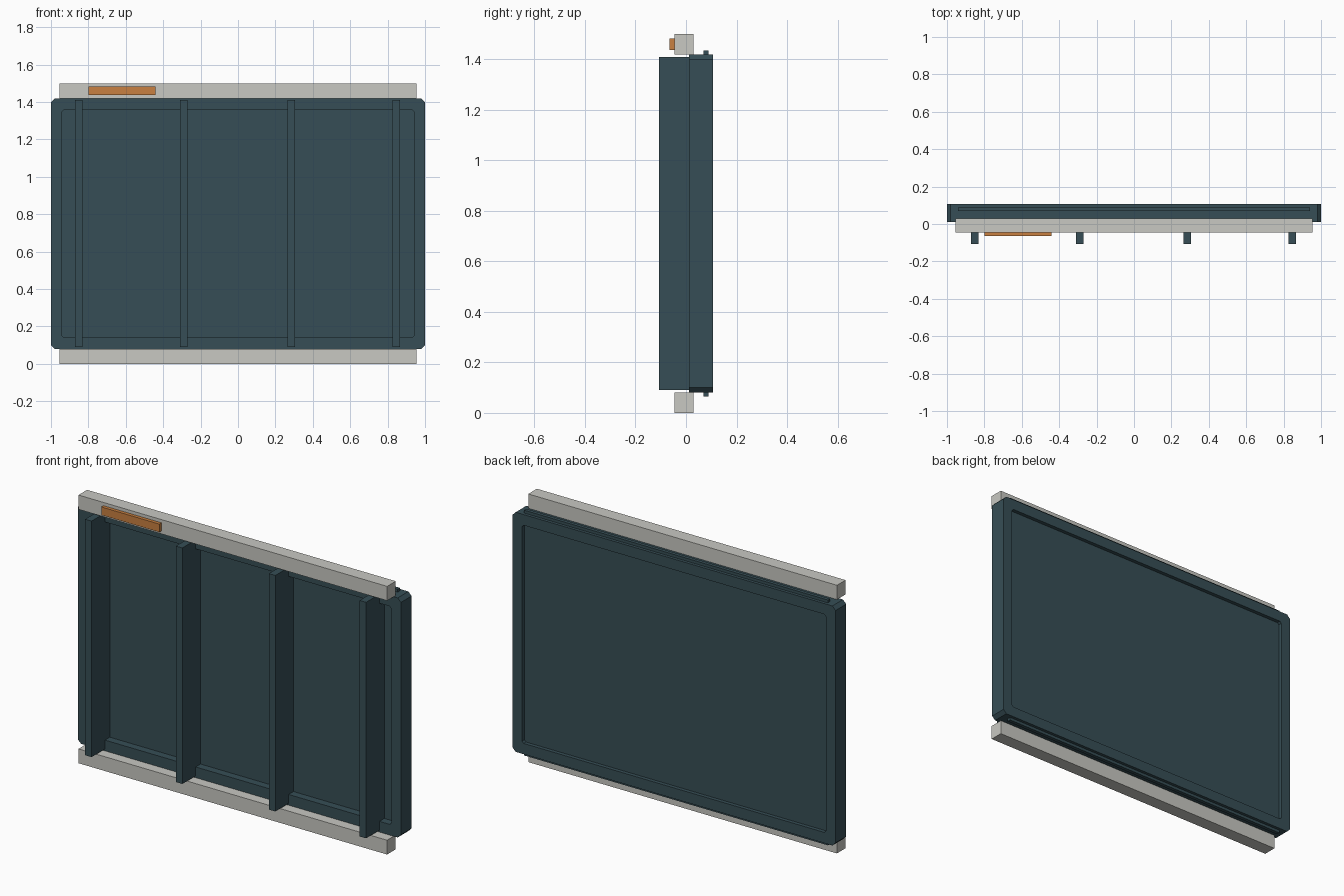
import bpy
import bmesh

if "Cube" in bpy.data.objects:
    bpy.data.objects.remove(bpy.data.objects["Cube"], do_unlink=True)


def material(name, color):
    mat = bpy.data.materials.new(name)
    mat.use_nodes = True
    mat.diffuse_color = (*color, 1)
    mat.node_tree.nodes["Principled BSDF"].inputs["Base Color"].default_value = (*color, 1)
    return mat


SLATE = material("slate_teal", (0.037, 0.076, 0.092))
GREY = material("pale_grey", (0.58, 0.58, 0.54))
ORANGE = material("orange", (0.58, 0.216, 0.052))


def finish(name, bm, mat):
    bmesh.ops.recalc_face_normals(bm, faces=bm.faces[:])
    mesh = bpy.data.meshes.new(name)
    bm.to_mesh(mesh)
    bm.free()
    mesh.materials.append(mat)
    obj = bpy.data.objects.new(name, mesh)
    bpy.context.collection.objects.link(obj)
    return obj


def box(name, x, y, z, mat):
    """Box from (min, max) ranges on each axis."""
    bm = bmesh.new()
    bmesh.ops.create_cube(bm, size=1)
    for v in bm.verts:
        v.co = [r[0] if c < 0 else r[1] for c, r in zip(v.co, (x, y, z))]
    return finish(name, bm, mat)


MID_Z = 0.75


def chamfered_loop(bm, half_x, half_z, cut, y):
    """Rectangle in the xz plane with its four corners cut."""
    quarter = [(half_x, half_z - cut), (half_x - cut, half_z)]
    points = (quarter
              + [(-x, z) for x, z in reversed(quarter)]
              + [(-x, -z) for x, z in quarter]
              + [(x, -z) for x, z in reversed(quarter)])
    return [bm.verts.new((x, y, MID_Z + z)) for x, z in points]


# Framed panel: front recess, rim, then rear recess
bm = bmesh.new()
inner = (0.94, 0.61, 0.01)
outer = (1.0, 0.67, 0.02)
sections = [(inner, 0.055), (inner, 0.012), (outer, 0.012),
            (outer, 0.106), (inner, 0.106), (inner, 0.085)]
loops = [chamfered_loop(bm, *shape, y) for shape, y in sections]
for a, b in zip(loops, loops[1:]):
    for i in range(len(a)):
        j = (i + 1) % len(a)
        bm.faces.new((a[i], a[j], b[j], b[i]))
bm.faces.new(loops[0])
bm.faces.new(loops[-1])
finish("framed_panel", bm, SLATE)

# Thin sealing strips on the top and bottom edges
box("top_strip", (-0.94, 0.94), (0.069, 0.089), (1.41, 1.436), SLATE)
box("bottom_strip", (-0.94, 0.94), (0.069, 0.089), (0.064, 0.09), SLATE)

# Upright ribs on the front
for i, x in enumerate((-0.852, -0.29, 0.285, 0.847)):
    box(f"rib_{i + 1}", (x - 0.02, x + 0.02), (-0.106, 0.056), (0.09, 1.41), SLATE)

# Rails above and below the panel
box("bottom_rail", (-0.955, 0.955), (-0.046, 0.03), (0, 0.08), GREY)
box("top_rail", (-0.955, 0.955), (-0.046, 0.03), (1.42, 1.5), GREY)

# Coloured tag on the top rail
box("tag", (-0.80, -0.44), (-0.065, -0.044), (1.437, 1.482), ORANGE)
